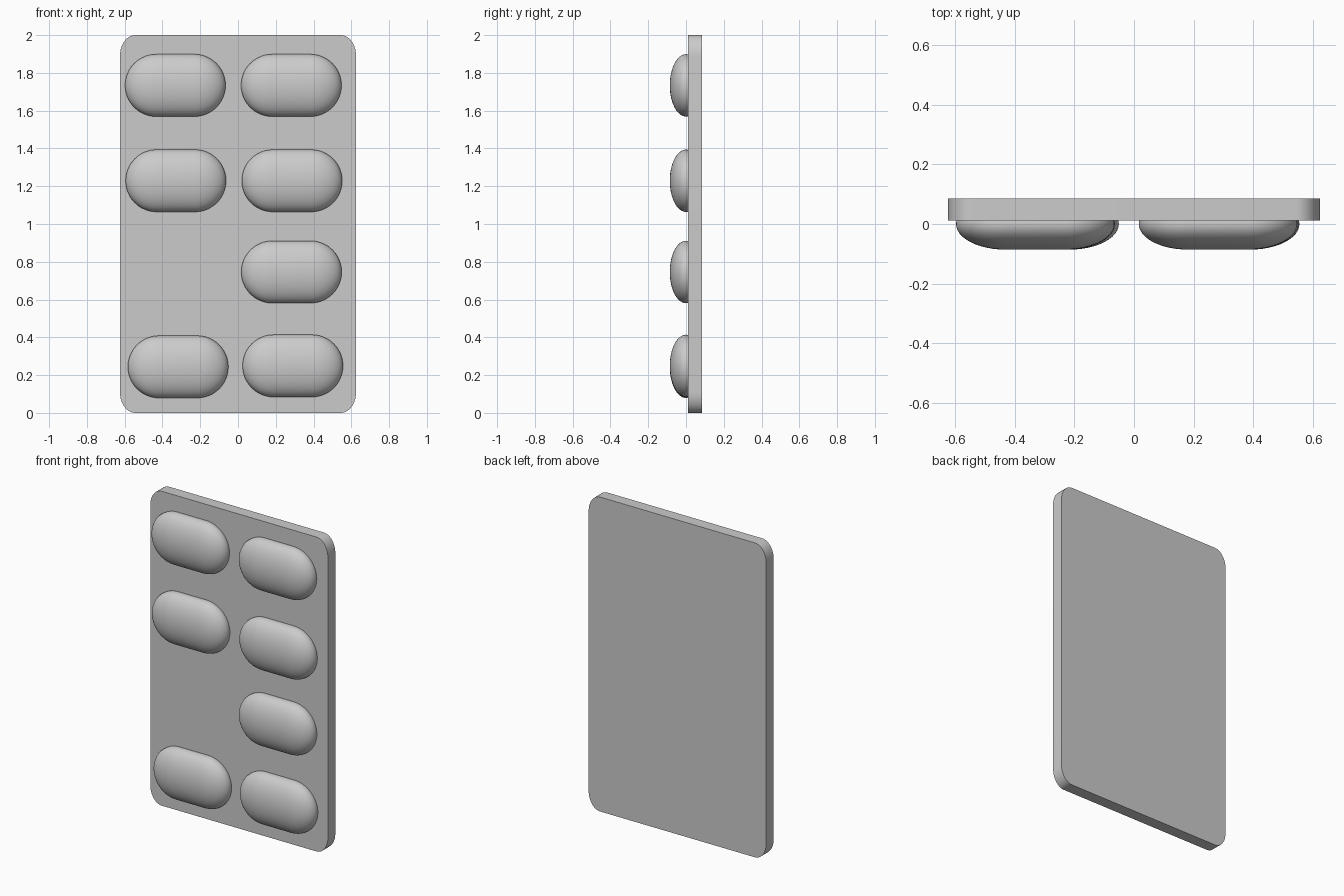
import bpy, bmesh
from math import sin, cos, pi, radians

cube = bpy.data.objects.get("Cube")
if cube:
    bpy.data.objects.remove(cube, do_unlink=True)

grey = bpy.data.materials.new("plain grey")
grey.use_nodes = True
colour = (0.6, 0.6, 0.6, 1)
grey.diffuse_color = colour
grey.node_tree.nodes["Principled BSDF"].inputs["Base Color"].default_value = colour


def finish(bm, name):
    """Turn a bmesh into a smooth-shaded grey object."""
    bmesh.ops.recalc_face_normals(bm, faces=bm.faces)
    mesh = bpy.data.meshes.new(name)
    bm.to_mesh(mesh)
    bm.free()
    mesh.materials.append(grey)
    obj = bpy.data.objects.new(name, mesh)
    bpy.context.collection.objects.link(obj)
    bpy.ops.object.select_all(action='DESELECT')
    bpy.context.view_layer.objects.active = obj
    obj.select_set(True)
    bpy.ops.object.shade_smooth_by_angle(angle=radians(30))
    return obj


def make_card(half_width, height, front, back, rx, rz, steps=10):
    """Upright slab with rounded corners."""
    bm = bmesh.new()
    corners = [(1, 1), (-1, 1), (-1, -1), (1, -1)]
    verts = []
    for i, (sx, sz) in enumerate(corners):
        for k in range(steps + 1):
            a = (i + k / steps) * pi / 2
            x = sx * (half_width - rx) + rx * cos(a)
            z = height / 2 + sz * (height / 2 - rz) + rz * sin(a)
            verts.append(bm.verts.new((x, front, z)))
    face = bm.faces.new(verts)
    extruded = bmesh.ops.extrude_face_region(bm, geom=[face], use_keep_orig=True)
    moved = [v for v in extruded["geom"] if isinstance(v, bmesh.types.BMVert)]
    bmesh.ops.translate(bm, verts=moved, vec=(0, back - front, 0))
    return finish(bm, "backing_card")


def make_pill(name, x, z, half_length=0.266, radius=0.165, depth=0.086):
    """Flattened capsule lying along x, front part only, made of two halves."""
    bm = bmesh.new()
    bmesh.ops.create_uvsphere(bm, u_segments=48, v_segments=24, radius=1)
    # turn the poles onto the x axis
    for v in bm.verts:
        v.co = (v.co.z, v.co.x, v.co.y)
    # stretch the ball into a capsule around its middle ring
    middle = [e for e in bm.edges if all(abs(v.co.x) < 1e-4 for v in e.verts)]
    bmesh.ops.split_edges(bm, edges=middle)
    straight = half_length - radius
    for f in bm.faces:
        f.tag = f.calc_center_median().x > 0
    for v in bm.verts:
        side = 1 if v.link_faces[0].tag else -1
        v.co.x = v.co.x * radius + side * straight
        v.co.y *= depth
        v.co.z *= radius
    # straight barrel, one length for each half, meeting at the middle seam
    for side in (1, -1):
        rim = [e for e in bm.edges if e.is_boundary
               and all(abs(v.co.x - side * straight) < 1e-4 for v in e.verts)]
        new = bmesh.ops.extrude_edge_only(bm, edges=rim)
        for v in new["geom"]:
            if isinstance(v, bmesh.types.BMVert):
                v.co.x = 0
    # drop the part buried inside the card
    bmesh.ops.bisect_plane(bm, geom=bm.verts[:] + bm.edges[:] + bm.faces[:],
                           plane_co=(0, 0.03, 0), plane_no=(0, 1, 0), clear_outer=True)
    obj = finish(bm, name)
    obj.location = (x, 0, z)
    return obj


make_card(0.625, 2.0, 0.011, 0.086, 0.08, 0.11)

# Seven pills, one place on the right side is empty
rows = [
    ("top", 1.734, -0.332, 1.734, 0.282),
    ("upper", 1.229, -0.329, 1.229, 0.286),
    ("lower", None, None, 0.746, 0.283),
    ("bottom", 0.244, -0.317, 0.249, 0.290),
]
for row, z_right, x_right, z_left, x_left in rows:
    if z_right is not None:
        make_pill(row + "_right_pill", x_right, z_right)
    make_pill(row + "_left_pill", x_left, z_left)
